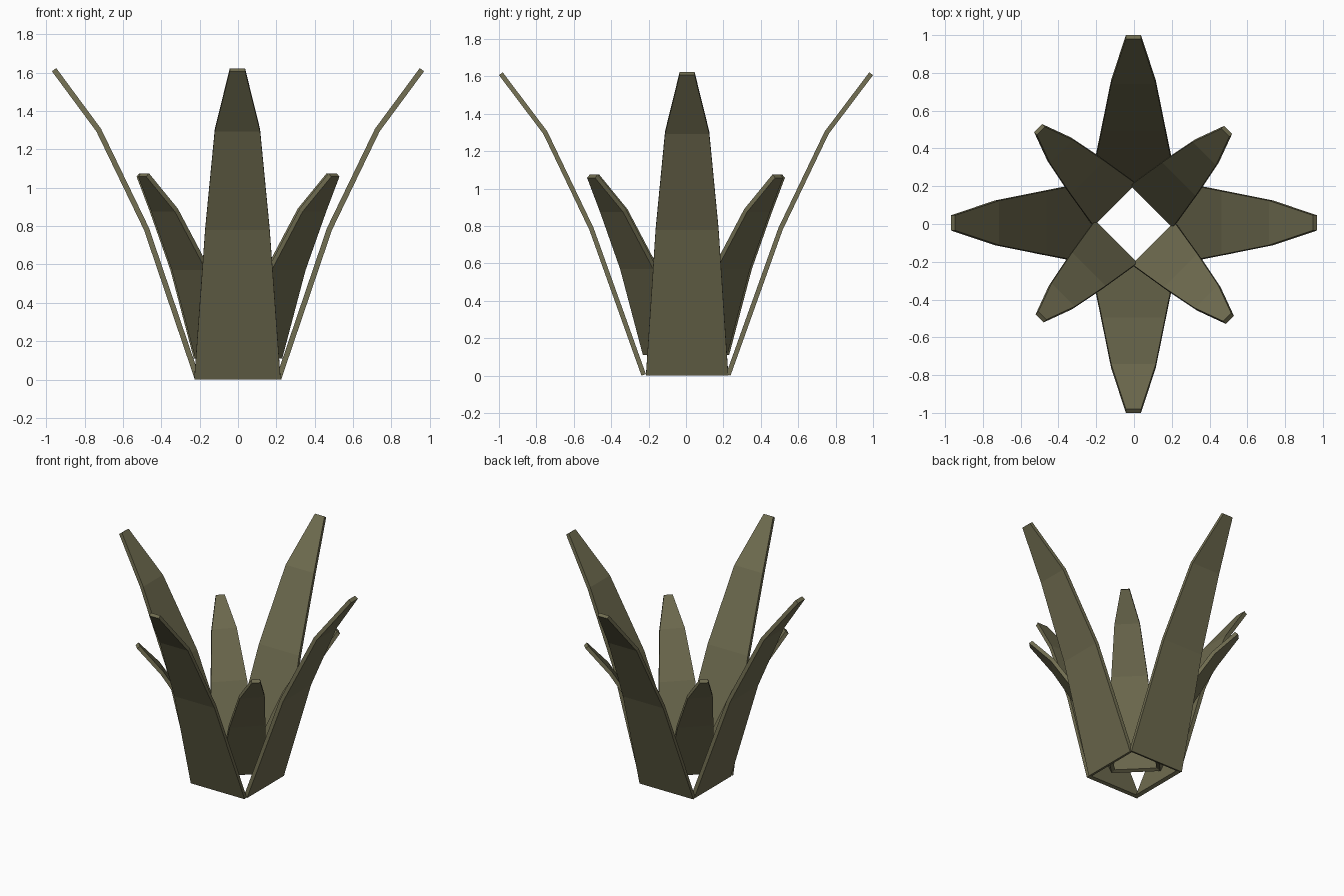
import bpy, bmesh, math
from mathutils import Vector, Matrix

if "Cube" in bpy.data.objects:
    bpy.data.objects.remove(bpy.data.objects["Cube"])

mat = bpy.data.materials.new("olive_leaf")
mat.diffuse_color = (0.16, 0.15, 0.08, 1)
mat.use_nodes = True
mat.node_tree.nodes["Principled BSDF"].inputs["Base Color"].default_value = mat.diffuse_color


def leaf(name, profile, thick, angle, shift=(0, 0)):
    """Bent tapering blade; profile rows are (outer radius, height, half width)."""
    pts = [Vector((r, z)) for r, z, w in profile]
    dirs = [(b - a).normalized() for a, b in zip(pts, pts[1:])]
    bm = bmesh.new()
    rings = []
    for i, (r, z, w) in enumerate(profile):
        d = (dirs[max(i - 1, 0)] + dirs[min(i, len(dirs) - 1)]).normalized()
        inner = pts[i] + Vector((-d.y, d.x)) * thick
        rings.append([bm.verts.new(c) for c in (
            (r, -w, z), (r, w, z), (inner.x, w, inner.y), (inner.x, -w, inner.y))])
    for a, b in zip(rings, rings[1:]):
        for k in range(4):
            n = (k + 1) % 4
            bm.faces.new((a[k], a[n], b[n], b[k]))
    bm.faces.new(rings[0][::-1])
    bm.faces.new(rings[-1])
    bmesh.ops.recalc_face_normals(bm, faces=bm.faces)
    bm.transform(Matrix.Translation((shift[0], shift[1], 0))
                 @ Matrix.Rotation(math.radians(angle), 4, 'Z'))
    me = bpy.data.meshes.new(name)
    bm.to_mesh(me)
    bm.free()
    me.materials.append(mat)
    bpy.context.collection.objects.link(bpy.data.objects.new(name, me))


# Tall outer leaves: left/right pair sits slightly closer in than front/back
side = [(0.225, 0, 0.22), (0.49, 0.78, 0.168), (0.738, 1.293, 0.118), (0.97, 1.607, 0.04)]
front = [(0.238, 0, 0.225), (0.517, 0.78, 0.168), (0.763, 1.293, 0.118), (1.0, 1.607, 0.04)]
for name, angle in (("right", 0), ("left", 180)):
    leaf("tall_leaf_" + name, side, 0.028, angle, (0, 0.006))
for name, angle in (("back", 90), ("front", 270)):
    leaf("tall_leaf_" + name, front, 0.025, angle, (-0.003, 0))

# Short inner leaves on the diagonals
short = [(0.16, 0.11, 0.158), (0.365, 0.57, 0.125), (0.555, 0.875, 0.087), (0.71, 1.058, 0.03)]
for name, angle, out in (("back_right", 45, -0.006), ("back_left", 135, 0.008),
                         ("front_left", 225, -0.003), ("front_right", 315, 0.008)):
    a = math.radians(angle)
    leaf("short_leaf_" + name, short, 0.027, angle, (out * math.cos(a), out * math.sin(a)))
